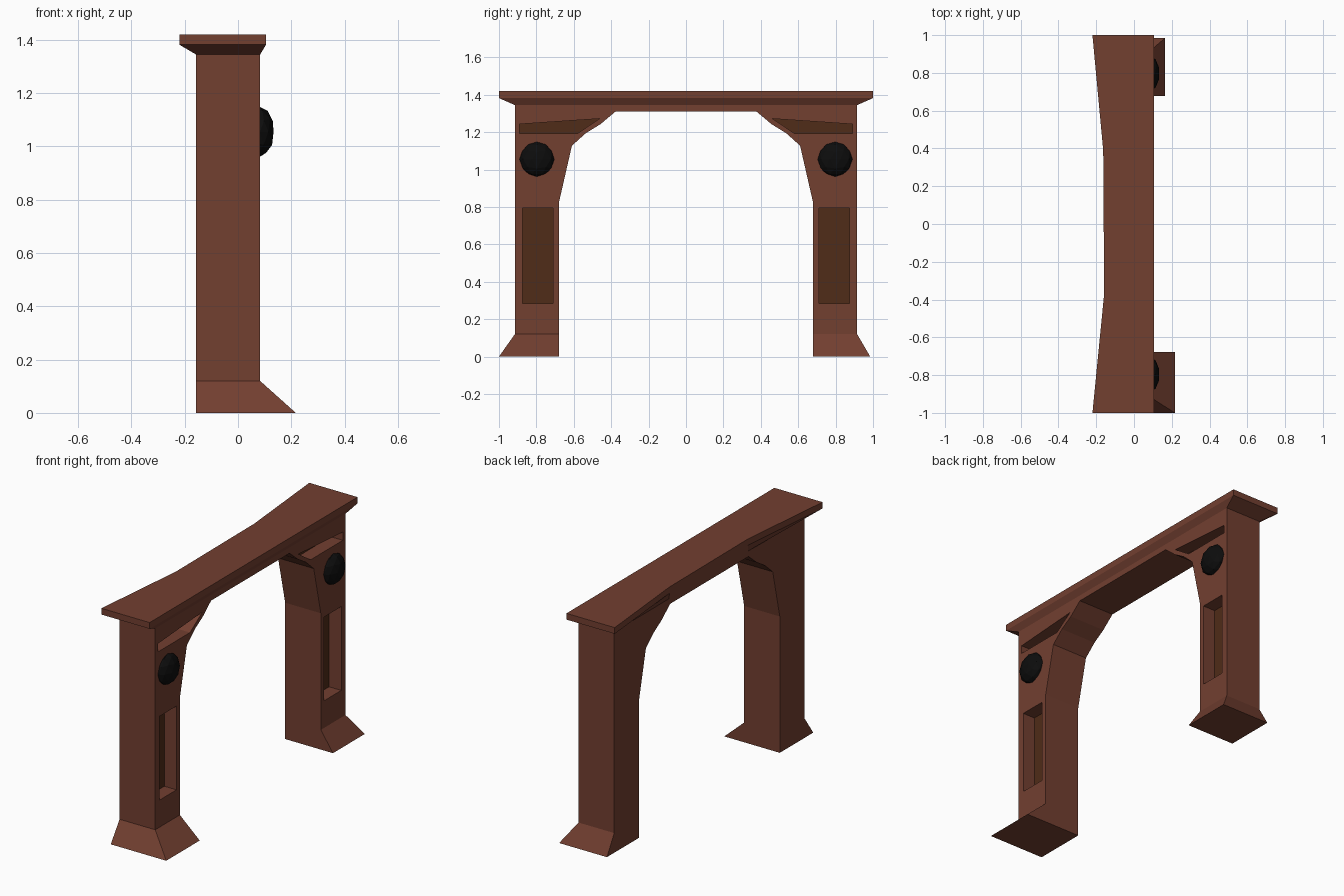
import bpy, bmesh

if "Cube" in bpy.data.objects:
    bpy.data.objects.remove(bpy.data.objects["Cube"])


def material(name, rgb):
    m = bpy.data.materials.new(name)
    m.diffuse_color = (*rgb, 1)
    m.use_nodes = True
    m.node_tree.nodes["Principled BSDF"].inputs["Base Color"].default_value = m.diffuse_color
    return m


WOOD = material("wood", (0.17, 0.05, 0.03))
DARK = material("dark_wood", (0.08, 0.025, 0.009))
BLACK = material("black", (0.004, 0.004, 0.004))
BACK, FRONT, DEPTH = -0.157, 0.083, 0.085


def loft(name, rings, mat):
    """Closed solid through matching rings of 3D points."""
    bm = bmesh.new()
    vr = [[bm.verts.new(p) for p in r] for r in rings]
    n = len(rings[0])
    for a, b in zip(vr, vr[1:]):
        for i in range(n):
            j = (i + 1) % n
            bm.faces.new((a[i], a[j], b[j], b[i]))
    bm.faces.new(vr[0][::-1])
    bm.faces.new(vr[-1])
    bmesh.ops.recalc_face_normals(bm, faces=bm.faces)
    me = bpy.data.meshes.new(name)
    bm.to_mesh(me)
    bm.free()
    me.materials.append(mat)
    ob = bpy.data.objects.new(name, me)
    bpy.context.collection.objects.link(ob)
    return ob


def slab(name, yz, x0, x1, mat):
    return loft(name, [[(x, y, z) for y, z in yz] for x in (x0, x1)], mat)


# Surround: two legs joined by an angular arch
half = [(0.915, 0.12), (0.678, 0.12), (0.678, 0.83), (0.61, 1.128),
        (0.535, 1.195), (0.457, 1.243), (0.377, 1.31)]
outline = [(0.915, 1.345)] + half + [(-y, z) for y, z in half[::-1]] + [(-0.915, 1.345)]
surround = slab("surround", outline, BACK, FRONT, WOOD)

# Recessed panels in the front face
recesses = {
    "leg_panel": [(0.71, 0.285), (0.875, 0.285), (0.875, 0.795), (0.71, 0.795)],
    "corner_panel": [(0.58, 1.193), (0.89, 1.193), (0.89, 1.243), (0.463, 1.272)],
}
for side in (-1, 1):
    for name, pts in recesses.items():
        yz = [(side * y, z) for y, z in pts]
        cutter = slab("cutter", yz, FRONT - DEPTH, FRONT + 0.1, WOOD)
        cutter.hide_render = True
        mod = surround.modifiers.new("recess", 'BOOLEAN')
        mod.operation, mod.solver, mod.object = 'DIFFERENCE', 'EXACT', cutter
        bpy.context.view_layer.objects.active = surround
        bpy.ops.object.modifier_apply(modifier=mod.name)
        bpy.data.objects.remove(cutter)
        slab(name, yz, FRONT - DEPTH - 0.003, FRONT - DEPTH + 0.003, DARK)

    # Round boss on each leg
    bpy.ops.mesh.primitive_ico_sphere_add(subdivisions=2, radius=0.093,
                                          location=(FRONT, side * 0.797, 1.055))
    boss = bpy.context.object
    boss.name = "boss"
    boss.scale.x = 0.57
    boss.data.materials.append(BLACK)

# Flared feet, slightly different on each side
for side, toe, outer in ((-1, 0.217, 1.0), (1, 0.165, 0.985)):
    def ring(x, y, z):
        return [(BACK, side * 0.678, z), (x, side * 0.678, z), (x, side * y, z), (BACK, side * y, z)]
    loft("foot", [ring(toe, outer, 0), ring(FRONT, 0.915, 0.12)], WOOD)

# Mantel shelf with a bevelled underside and waisted back edge
low = [(FRONT, -0.915), (FRONT, 0.915), (BACK, 0.915), (BACK, 0.39), (BACK, -0.37), (BACK, -0.915)]
top = [(0.105, -1), (0.105, 1), (-0.22, 1), (-0.163, 0.39), (-0.158, -0.37), (-0.22, -1)]
loft("mantel_shelf", [[(x, y, z) for x, y in plan]
                      for plan, z in ((low, 1.345), (top, 1.382), (top, 1.42))], WOOD)
